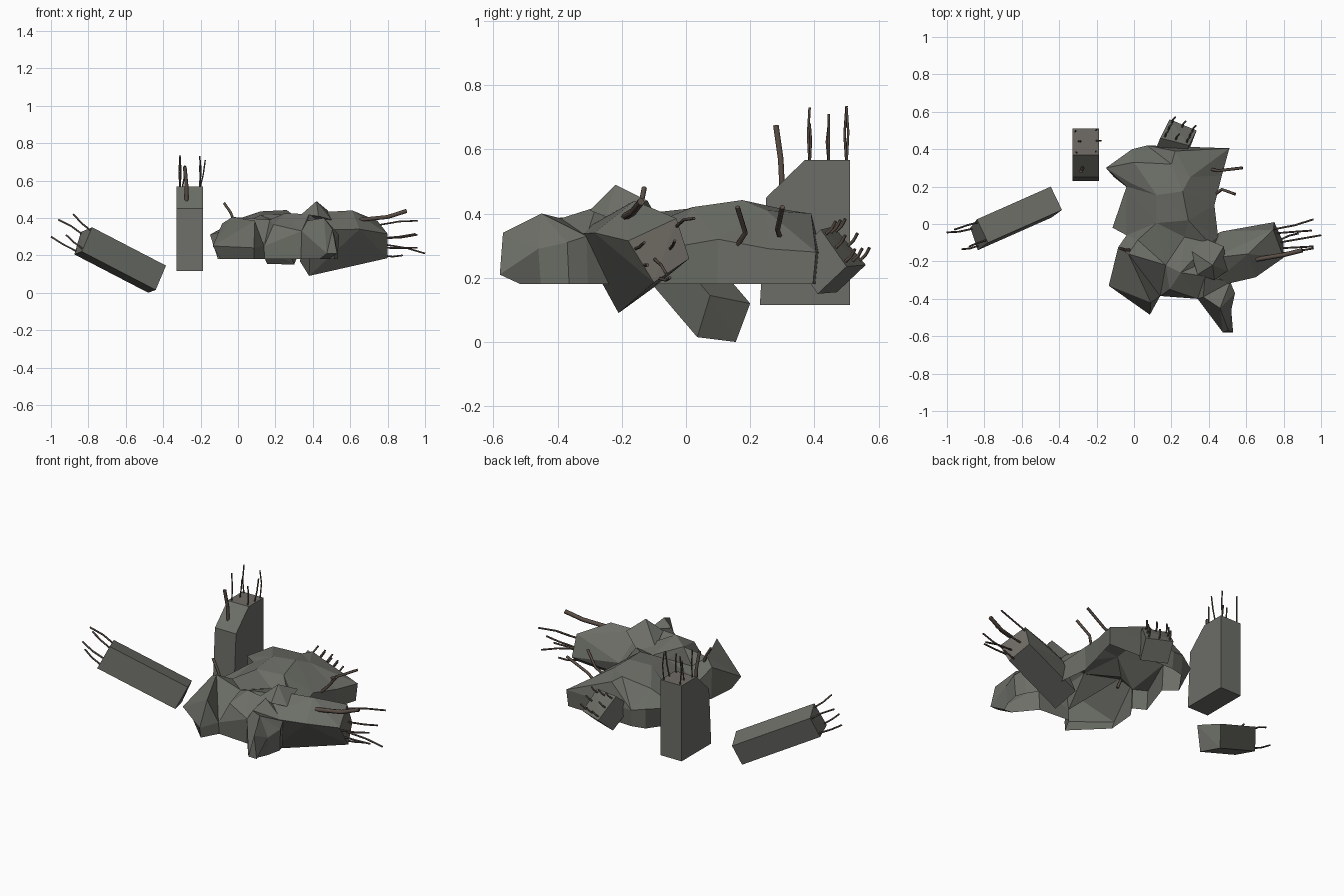
import bpy, bmesh, random
from mathutils import Vector as V
from mathutils.geometry import delaunay_2d_cdt

random.seed(4)


def mat(name, rgb):
    m = bpy.data.materials.new(name)
    m.diffuse_color = (*rgb, 1)
    return m


CONCRETE = mat("concrete", (0.15, 0.155, 0.135))
BROKEN = mat("broken_concrete", (0.16, 0.148, 0.13))
STEEL = mat("rusty_steel", (0.10, 0.075, 0.06))


def finish(name, bm):
    me = bpy.data.meshes.new(name)
    bm.to_mesh(me)
    bm.free()
    me.materials.append(CONCRETE)
    me.materials.append(BROKEN)
    bpy.context.collection.objects.link(bpy.data.objects.new(name, me))


def chunk(name, pts, broken=None):
    """Faceted lump from its corner points; faces looking along 'broken' get the rougher colour."""
    bm = bmesh.new()
    bmesh.ops.convex_hull(bm, input=[bm.verts.new(p) for p in pts])
    loose = [v for v in bm.verts if not v.link_faces]
    bmesh.ops.delete(bm, geom=loose, context='VERTS')
    bmesh.ops.dissolve_limit(bm, angle_limit=0.03, verts=bm.verts[:], edges=bm.edges[:])
    bmesh.ops.recalc_face_normals(bm, faces=bm.faces[:])
    if broken:
        d = V(broken).normalized()
        for f in bm.faces:
            f.normal_update()
            f.material_index = int(f.normal.dot(d) > 0.9)
    finish(name, bm)


def shell(name, ring, inner, floor, centre):
    """Open-bottomed heap: triangulated roof over a counter-clockwise rim, plus walls down to 'floor'."""
    pts = [V(p) for p in ring + inner]
    n = len(ring)
    flat, _, faces, orig, _, _ = delaunay_2d_cdt(
        [p.xy for p in pts], [], [list(range(n))], 1, 1e-5)
    bm = bmesh.new()
    vs = [bm.verts.new((c.x, c.y, pts[o[0]].z)) for c, o in zip(flat, orig)]
    for f in faces:
        bm.faces.new([vs[i] for i in f])
    where = {o: i for i, src in enumerate(orig) for o in src}
    top = [vs[where[i]] for i in range(n)]
    foot = []
    for v in top:
        # the west and south tips overhang their foot
        s = 0.87 if v.co.x < -0.12 or v.co.y < -0.55 else 0.98
        q = V(centre).lerp(v.co.xy, s)
        foot.append(bm.verts.new((q.x, q.y, floor)))
    for i in range(n):
        j = (i + 1) % n
        bm.faces.new((foot[i], foot[j], top[j], top[i]))
    finish(name, bm)


def rebar(name, bars, r=0.005):
    """Thin bent rods, each given as a path; two-point paths get a slight random kink."""
    cu = bpy.data.curves.new(name, 'CURVE')
    cu.dimensions = '3D'
    cu.bevel_depth = r
    cu.bevel_resolution = 1
    cu.use_fill_caps = True
    cu.materials.append(STEEL)
    for path in bars:
        p = [V(q) for q in path]
        if len(p) == 2:
            kink = V([random.uniform(-0.008, 0.008) for _ in range(3)])
            p.insert(1, p[0].lerp(p[1], 0.55) + kink)
        s = cu.splines.new('POLY')
        s.points.add(len(p) - 1)
        for sp, q in zip(s.points, p):
            sp.co = (*q, 1)
    bpy.context.collection.objects.link(bpy.data.objects.new(name, cu))


# Leaning beam on the left: end section swept along its axis
end = [V(p) for p in ((-0.44, 0.035, 0.015), (-0.48, 0.155, 0.0),
                      (-0.445, 0.2, 0.12), (-0.385, 0.075, 0.145))]
axis = V((-0.395, -0.175, 0.205))
chunk("left_beam", end + [p + axis for p in end])
mid = sum(end, V()) / 4 + axis
tips = [(-0.92, -0.135, 0.31), (-1.0, -0.045, 0.30), (-0.96, -0.03, 0.39), (-0.88, -0.12, 0.42)]
rebar("left_beam_rebar", [(mid.lerp(p + axis, 0.75) - axis * 0.05, t) for p, t in zip(end, tips)])

# Upright column: side profile extruded across x
profile = [(0.23, 0.115), (0.51, 0.115), (0.51, 0.567), (0.37, 0.567), (0.25, 0.45)]
chunk("column", [(x, y, z) for x in (-0.328, -0.188) for y, z in profile], (0, 0, 1))
rebar("column_rebar", [((x, y, 0.55), (x + dx, y, z)) for x, y, dx, z in (
    (-0.31, 0.5, 0.0, 0.735), (-0.205, 0.5, 0.0, 0.73), (-0.31, 0.385, 0.0, 0.73),
    (-0.205, 0.385, 0.0, 0.68), (-0.3, 0.445, 0.015, 0.68), (-0.205, 0.445, 0.03, 0.71))], 0.004)
rebar("column_thick_rod", [((-0.275, 0.30, 0.47), (-0.275, 0.295, 0.57), (-0.285, 0.28, 0.675))], 0.01)

# Central heap of slabs: a hollow crumpled shell, rim first, then the roof peaks
rim = [
    (0.51, 0.405, 0.28), (0.07, 0.42, 0.28), (-0.01, 0.40, 0.30), (-0.15, 0.30, 0.31),
    (-0.04, 0.20, 0.34), (-0.115, -0.02, 0.30), (-0.04, -0.06, 0.30), (-0.085, -0.125, 0.37),
    (-0.135, -0.33, 0.25), (0.085, -0.485, 0.24), (0.14, -0.385, 0.25), (0.34, -0.40, 0.33),
    (0.475, -0.58, 0.21), (0.53, -0.58, 0.21), (0.52, -0.46, 0.29), (0.54, -0.37, 0.31),
    (0.515, -0.31, 0.33), (0.43, -0.18, 0.33), (0.45, -0.07, 0.29), (0.43, 0.10, 0.32),
    (0.47, 0.26, 0.29)]
peaks = [
    (0.12, 0.155, 0.435), (0.26, 0.175, 0.442), (0.29, 0.02, 0.42), (0.12, 0.005, 0.415),
    (0.30, 0.25, 0.41), (0.20, 0.32, 0.41), (0.22, 0.39, 0.40), (0.0, 0.33, 0.395),
    (-0.02, 0.22, 0.37), (0.02, -0.085, 0.365), (0.27, -0.07, 0.37),
    (0.17, -0.22, 0.39), (-0.03, -0.16, 0.405), (0.09, -0.42, 0.385),
    (0.19, -0.35, 0.365), (0.25, -0.26, 0.425), (0.38, -0.28, 0.42),
    (0.37, -0.39, 0.385), (0.46, -0.45, 0.40), (0.505, -0.57, 0.34), (0.40, -0.10, 0.37)]
shell("rubble_heap", rim, peaks, 0.18, (0.18, -0.08))
chunk("top_lump", [
    (0.34, -0.27, 0.42), (0.42, -0.22, 0.49), (0.48, -0.12, 0.44), (0.43, -0.30, 0.41),
    (0.30, -0.14, 0.38), (0.36, -0.07, 0.35), (0.50, -0.25, 0.39)])

# Broken beam sticking out to the right
chunk("right_beam", [
    (0.38, -0.21, 0.09), (0.33, -0.10, 0.17), (0.39, -0.345, 0.335), (0.43, -0.18, 0.43),
    (0.65, -0.285, 0.34), (0.80, -0.18, 0.315), (0.80, -0.10, 0.185), (0.75, 0.01, 0.26),
    (0.745, -0.03, 0.385), (0.61, -0.16, 0.44), (0.47, -0.04, 0.28)], (1, -0.1, 0.3))
rebar("right_beam_rebar", [
    ((0.74, -0.03, 0.36), (0.96, 0.025, 0.385)), ((0.75, -0.05, 0.29), (0.95, -0.035, 0.315)),
    ((0.77, -0.10, 0.26), (1.0, -0.06, 0.21)), ((0.77, -0.13, 0.24), (0.96, -0.12, 0.24)),
    ((0.77, -0.16, 0.29), (0.96, -0.13, 0.31)), ((0.77, -0.09, 0.20), (0.88, -0.05, 0.20))])
rebar("right_beam_thick_rod", [((0.65, -0.19, 0.39), (0.80, -0.165, 0.405), (0.90, -0.14, 0.437))], 0.012)

# Small tilted block at the back, with short stubs on its outer face
face = [V(p) for p in ((0.19, 0.56, 0.24), (0.335, 0.50, 0.235), (0.295, 0.42, 0.35), (0.14, 0.46, 0.36))]
inward = V((-0.035, -0.09, -0.085))
chunk("small_block", face + [p + inward for p in face])
centre = sum(face, V()) / 4
stubs = []
for i, p in enumerate(face):
    for q in (p, p.lerp(face[(i + 1) % 4], 0.5)):
        a = centre.lerp(q, 0.75)
        b = a - inward * 0.2
        stubs.append((a + inward * 0.15, b, b + V((0.012, 0.012, 0.022))))
rebar("small_block_rebar", stubs)

# Loose rods poking out of the heap
rebar("heap_rods", [
    ((0.32, 0.31, 0.27), (0.45, 0.285, 0.35), (0.58, 0.30, 0.42)),
    ((0.41, 0.14, 0.27), (0.47, 0.185, 0.34), (0.54, 0.16, 0.42)),
    ((0.0, -0.14, 0.33), (-0.04, -0.14, 0.43), (-0.075, -0.13, 0.48))], 0.008)
